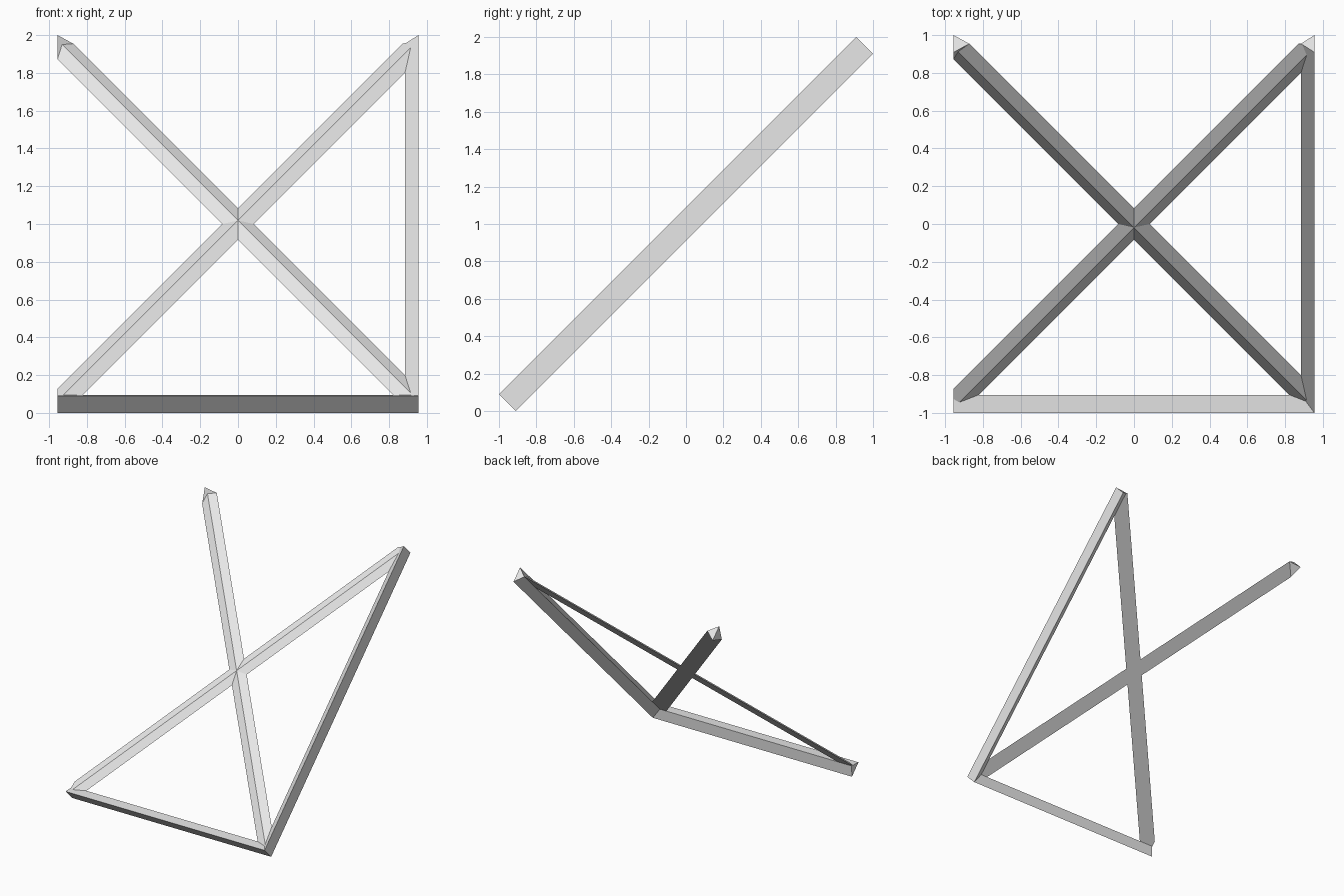
import bpy, bmesh
from mathutils import Vector, Matrix

cube = bpy.data.objects.get("Cube")
if cube:
    bpy.data.objects.remove(cube, do_unlink=True)

# Frame plane: u runs along x, v climbs to the back, n is the plane normal
S = 0.5 ** 0.5
U, V, N = Vector((1, 0, 0)), Vector((0, S, S)), Vector((0, -S, S))
TILT = Matrix((U, V, N)).transposed().to_4x4()
TILT.translation = (0, 0, 1)
HW, HV, HT = 0.955, 1.35, 0.064   # half width, half height, half thickness
DEPTH = 0.071                     # how far the wedges point inward

grey = bpy.data.materials.new("light_grey")
grey.use_nodes = True
grey.diffuse_color = (0.8, 0.8, 0.8, 1)
grey.node_tree.nodes["Principled BSDF"].inputs["Base Color"].default_value = (0.8, 0.8, 0.8, 1)


def finish(name, bm):
    bmesh.ops.recalc_face_normals(bm, faces=bm.faces)
    bm.transform(TILT)
    mesh = bpy.data.meshes.new(name)
    bm.to_mesh(mesh)
    bm.free()
    mesh.materials.append(grey)
    obj = bpy.data.objects.new(name, mesh)
    bpy.context.collection.objects.link(obj)


def hull(points):
    bm = bmesh.new()
    for p in points:
        bm.verts.new(p)
    bmesh.ops.convex_hull(bm, input=bm.verts[:])
    return bm


# Edge beams: flat outside, ridge pointing inward
finish("right_edge_beam", hull(
    [p for v in (-HV, HV) for p in ((HW, v, HT), (HW, v, -HT), (HW - DEPTH, v, 0))]))
finish("bottom_edge_beam", hull(
    [p for u in (-HW, HW) for p in ((u, -HV, HT), (u, -HV, -HT), (u, DEPTH - HV, 0))]))

# Diagonal braces: flat back, low front ridge, trimmed to the frame outline
for name, side in (("rising_brace", 1), ("falling_brace", -1)):
    pts = []
    for k in (-1.2, 1.2):
        for off, height in ((-0.083, 0), (0.083, 0), (0, 0.027)):
            pts.append((k * HW * side + off, k * HV, height))
    bm = hull(pts)
    for axis, limit in ((U, HW), (Vector((0, 1, 0)), HV)):
        for s in (-1, 1):
            cut = bmesh.ops.bisect_plane(
                bm, geom=bm.verts[:] + bm.edges[:] + bm.faces[:],
                plane_co=axis * s * limit, plane_no=axis * s, clear_outer=True)
            rim = [e for e in cut["geom_cut"] if isinstance(e, bmesh.types.BMEdge)]
            bmesh.ops.holes_fill(bm, edges=rim, sides=0)
    finish(name, bm)

# Wedge tip on the free corner
finish("free_corner_tip", hull([
    (-HW, HV, HT), (-HW, HV, -HT), (-HW + 0.083, HV, 0), (-HW, HV - 0.115, 0)]))
